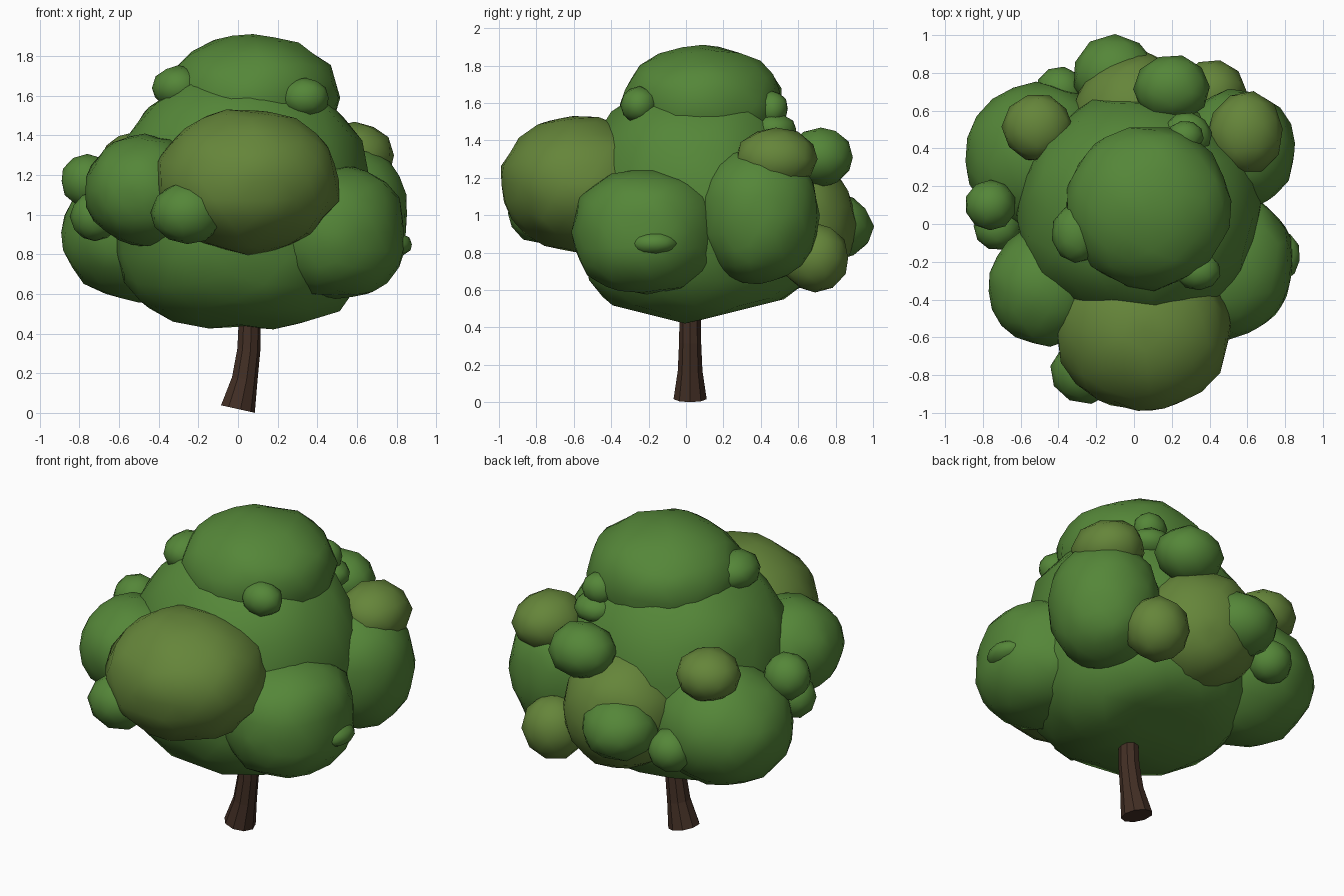
import bpy, bmesh, math, random
from mathutils import Vector, Matrix

if "Cube" in bpy.data.objects:
    bpy.data.objects.remove(bpy.data.objects["Cube"])

random.seed(4)

def material(name, rgb):
    m = bpy.data.materials.new(name)
    m.diffuse_color = (*rgb, 1)
    m.use_nodes = True
    m.node_tree.nodes["Principled BSDF"].inputs["Base Color"].default_value = m.diffuse_color
    return m

LEAF = material("leaf_green", (0.09, 0.24, 0.04))
OLIVE = material("leaf_olive", (0.13, 0.235, 0.042))
BARK = material("bark", (0.055, 0.028, 0.018))

def finish(bm, name, mat, smooth):
    me = bpy.data.meshes.new(name)
    for f in bm.faces:
        f.smooth = smooth
    bm.to_mesh(me)
    bm.free()
    me.materials.append(mat)
    ob = bpy.data.objects.new(name, me)
    bpy.context.collection.objects.link(ob)
    return ob

def clump(name, c, r, mat=LEAF, sub=2, up=None, floor=None, box=2.0):
    """Slightly irregular leaf ball; 'up' is a separate upper radius,
    'box' above 2 squares the vertical profile."""
    bm = bmesh.new()
    bmesh.ops.create_icosphere(bm, subdivisions=sub, radius=1.0)
    turn = Matrix.Rotation(random.uniform(0, 6.28), 3, 'Z')
    for v in bm.verts:
        p = turn @ v.co
        flat = math.hypot(p.x, p.y)
        p /= (flat ** box + abs(p.z) ** box) ** (1 / box)
        p *= random.uniform(0.98, 1.04)
        rz = up if up and p.z > 0 else r[2]
        v.co = Vector((c[0] + p.x * r[0], c[1] + p.y * r[1], c[2] + p.z * rz))
        if floor:
            v.co.z = max(v.co.z, floor + 0.25 * abs(v.co.y))
    return finish(bm, name, mat, True)

# Crown core and cap
clump("crown_core", (0.02, 0.06, 0.95), (0.65, 0.63, 0.55), sub=3, up=0.78, floor=0.42, box=2.4)
clump("crown_cap", (0.075, 0.09, 1.59), (0.43, 0.43, 0.31), sub=3, box=2.15)

# Large clumps around the crown
clump("clump_front", (0.05, -0.56, 1.17), (0.46, 0.43, 0.36), OLIVE, 3)
clump("clump_front_left", (-0.47, -0.33, 1.12), (0.30, 0.31, 0.28), sub=3)
clump("clump_front_right", (0.49, -0.21, 0.91), (0.35, 0.39, 0.325), sub=3, box=2.5)
clump("clump_back_right", (0.54, 0.39, 1.0), (0.31, 0.32, 0.36), sub=3, box=2.15)
clump("clump_back_left", (-0.5, 0.35, 0.91), (0.39, 0.39, 0.345), sub=3)
clump("clump_back", (0.02, 0.57, 0.95), (0.34, 0.33, 0.34), OLIVE, 3, box=2.15)

# Small clumps
small = [
    ("front_low", (-0.255, -0.78, 1.01), (0.185, 0.17, 0.16), LEAF),
    ("right_bump", (0.78, -0.17, 0.85), (0.10, 0.13, 0.065), LEAF),
    ("right_high", (0.59, 0.48, 1.3), (0.20, 0.22, 0.17), OLIVE),
    ("back_right_low", (0.41, 0.69, 0.77), (0.18, 0.18, 0.185), OLIVE),
    ("back_mid", (-0.1, 0.79, 0.94), (0.22, 0.21, 0.18), LEAF),
    ("back_high", (0.2, 0.72, 1.31), (0.20, 0.175, 0.16), LEAF),
    ("back_low", (-0.39, 0.71, 0.85), (0.13, 0.12, 0.125), LEAF),
    ("back_left_high", (-0.51, 0.51, 1.27), (0.185, 0.18, 0.15), OLIVE),
    ("left_high", (-0.76, 0.1, 1.17), (0.135, 0.135, 0.135), LEAF),
    ("left_low", (-0.72, -0.02, 0.99), (0.125, 0.12, 0.125), LEAF),
    ("cap_left", (-0.3, -0.05, 1.64), (0.135, 0.16, 0.11), LEAF),
    ("cap_front", (0.34, -0.25, 1.59), (0.12, 0.10, 0.10), LEAF),
    ("cap_back", (0.27, 0.46, 1.57), (0.10, 0.085, 0.095), LEAF),
    ("cap_back_low", (0.28, 0.47, 1.46), (0.13, 0.12, 0.085), LEAF),
]
for name, c, r, mat in small:
    clump("clump_" + name, c, r, mat)

# Bent, flared trunk: rings of (x, z, radius, tilt)
bm = bmesh.new()
SIDES = 9
rings = []
for x, z, r, tilt in [(-0.003, 0.02, 0.09, 0.22), (0.032, 0.17, 0.067, 0.18),
                      (0.053, 0.32, 0.06, 0.1), (0.06, 0.55, 0.056, 0.0)]:
    ring = []
    for i in range(SIDES):
        a = 2 * math.pi * i / SIDES
        dx = r * math.cos(a)
        ring.append(bm.verts.new((x + dx * math.cos(tilt), 0.022 + r * math.sin(a),
                                  z - dx * math.sin(tilt))))
    rings.append(ring)
for lo, hi in zip(rings, rings[1:]):
    for i in range(SIDES):
        j = (i + 1) % SIDES
        bm.faces.new((lo[i], lo[j], hi[j], hi[i]))
bm.faces.new(rings[0][::-1])
bm.faces.new(rings[-1])
finish(bm, "trunk", BARK, False)
